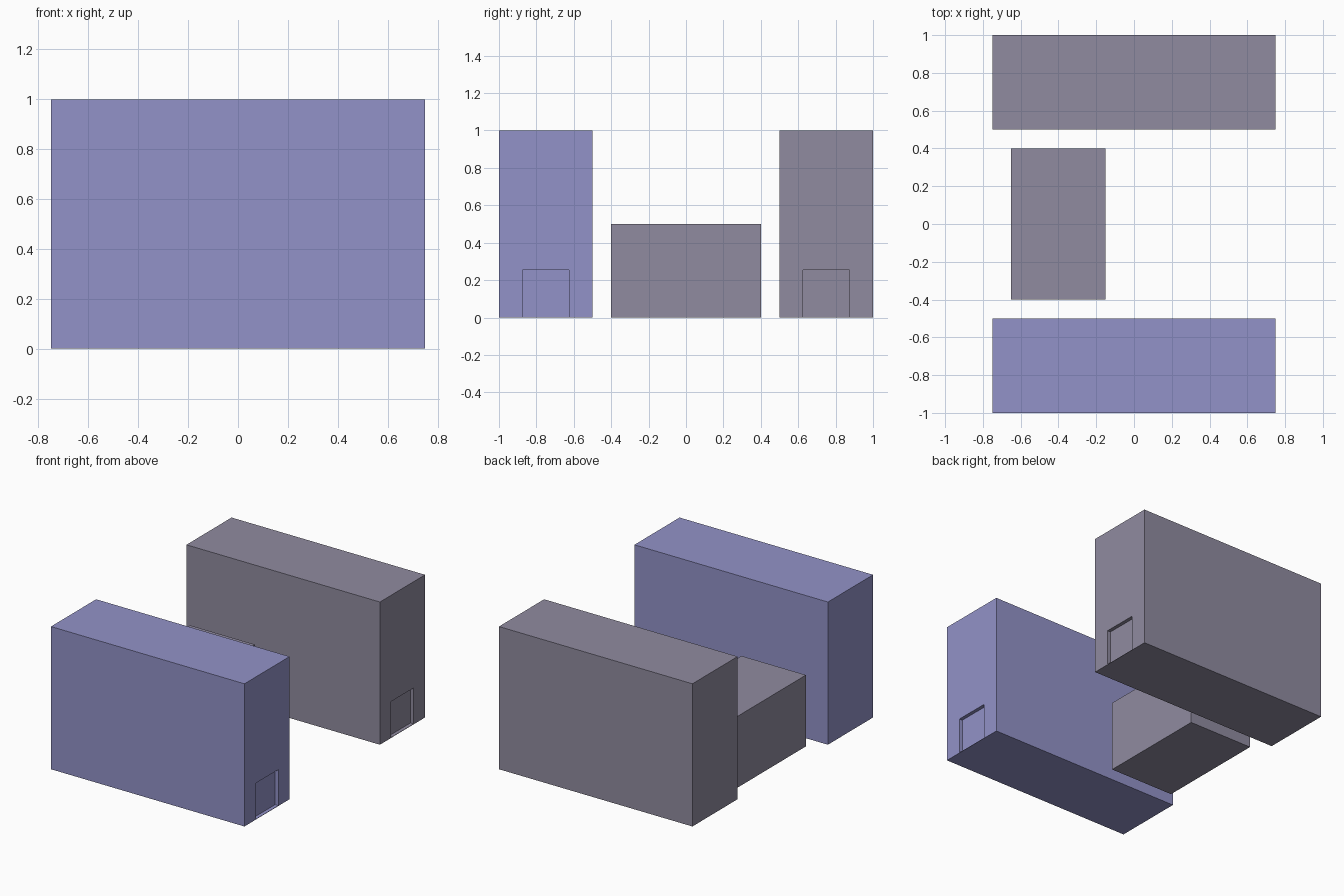
import bpy

if "Cube" in bpy.data.objects:
    bpy.data.objects.remove(bpy.data.objects["Cube"])


def material(name, color):
    mat = bpy.data.materials.new(name)
    mat.diffuse_color = (*color, 1)
    mat.use_nodes = True
    mat.node_tree.nodes["Principled BSDF"].inputs["Base Color"].default_value = mat.diffuse_color
    return mat


def box(name, low, high, mat=None):
    """Axis-aligned box between two corners."""
    center = [(a + b) / 2 for a, b in zip(low, high)]
    bpy.ops.mesh.primitive_cube_add(size=1, location=center)
    obj = bpy.context.object
    obj.name = name
    obj.scale = [b - a for a, b in zip(low, high)]
    bpy.ops.object.transform_apply(location=False, rotation=False, scale=True)
    if mat:
        obj.data.materials.append(mat)
    return obj


def building(name, y, mat):
    """Tall block with a shallow doorway in its right end."""
    block = box(name, (-0.75, y - 0.25, 0), (0.75, y + 0.25, 1), mat)
    # Doorway keeps a thin sill so the underside stays whole
    cutter = box(name + "_door_cutter", (0.725, y - 0.125, 0.003),
                 (0.85, y + 0.125, 0.255), mat)
    cutter.hide_render = True
    cutter.hide_viewport = True
    cut = block.modifiers.new("doorway", "BOOLEAN")
    cut.operation = "DIFFERENCE"
    cut.solver = "EXACT"
    cut.object = cutter


blue = material("blue_wall", (0.29, 0.29, 0.58))
grey = material("grey_wall", (0.28, 0.26, 0.35))

# Two facing buildings
building("front_building", -0.75, blue)
building("back_building", 0.75, grey)

# Low block between them
box("middle_block", (-0.65, -0.4, 0), (-0.15, 0.4, 0.5), grey)
